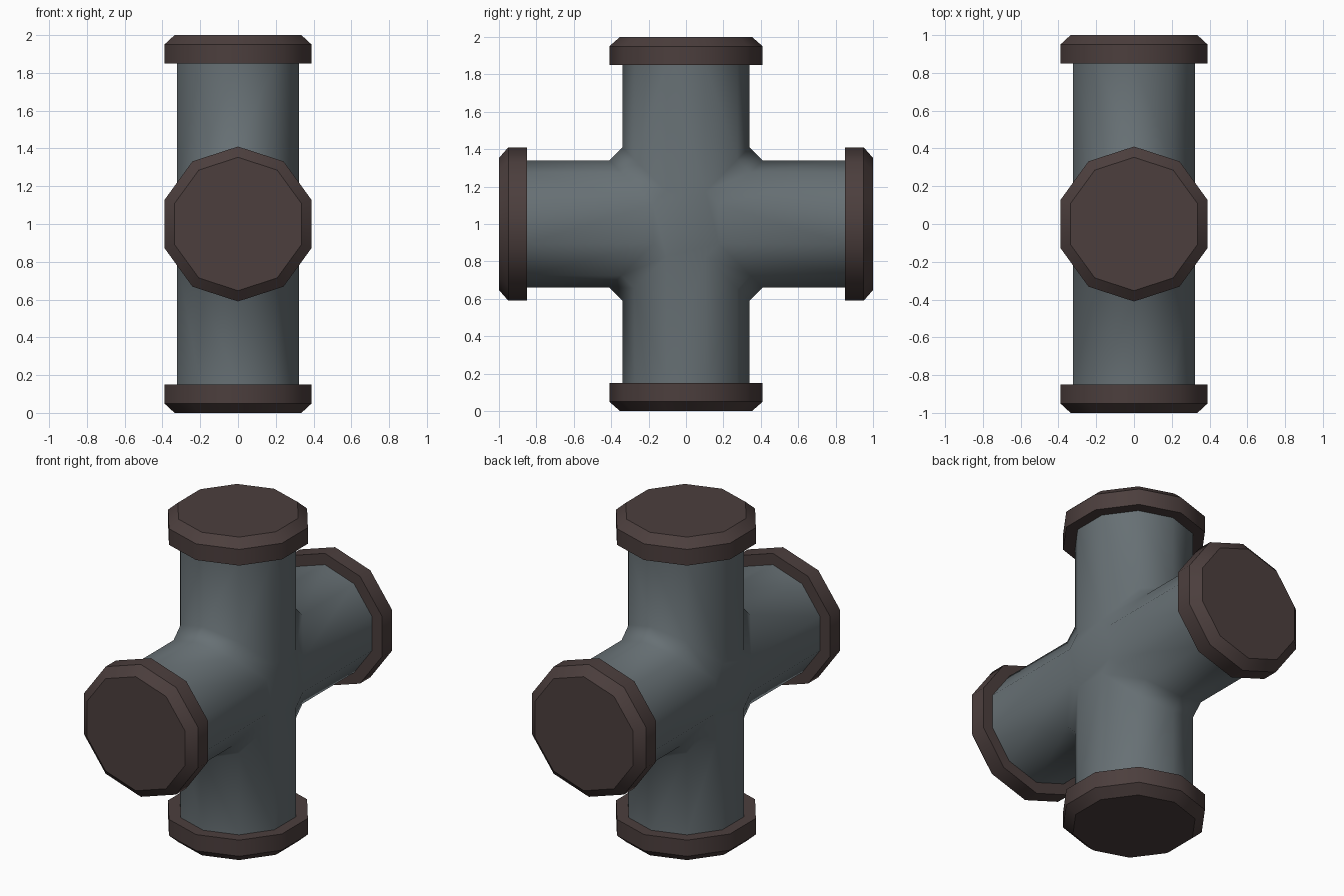
import bpy, bmesh, math
from mathutils import Matrix, Vector

if "Cube" in bpy.data.objects:
    bpy.data.objects.remove(bpy.data.objects["Cube"])

SIDES = 10
PIPE_R, CAP_R = 0.34, 0.41
ARM, END = 0.85, 1.0      # pipe length and cap end, from the centre
BEVEL = 0.07              # chamfer in the inner corners
CENTRE = Vector((0, 0, 1))


def material(name, rgb):
    m = bpy.data.materials.new(name)
    m.diffuse_color = (*rgb, 1)
    m.use_nodes = True
    m.node_tree.nodes["Principled BSDF"].inputs["Base Color"].default_value = m.diffuse_color
    return m


pipe_mat = material("grey blue metal", (0.135, 0.162, 0.175))
cap_mat = material("dark brown metal", (0.072, 0.049, 0.047))


def finish(bm, name, mat, angle):
    bmesh.ops.remove_doubles(bm, verts=bm.verts[:], dist=1e-4)
    bmesh.ops.recalc_face_normals(bm, faces=bm.faces[:])
    me = bpy.data.meshes.new(name)
    bm.to_mesh(me)
    bm.free()
    me.materials.append(mat)
    ob = bpy.data.objects.new(name, me)
    bpy.context.collection.objects.link(ob)
    bpy.ops.object.select_all(action='DESELECT')
    bpy.context.view_layer.objects.active = ob
    ob.select_set(True)
    bpy.ops.object.shade_smooth_by_angle(angle=math.radians(angle))
    return ob


# cross-shaped pipe: four inner corners swept over half the section, then side flats
bm = bmesh.new()
half = [(PIPE_R * math.cos(math.radians(a)), PIPE_R * math.sin(math.radians(a)))
        for a in (18, 54, 90, 126, 162)]
for sy in (1, -1):
    for sz in (1, -1):
        rows = []
        for x, d in half:
            path = [(d, ARM), (d, d + BEVEL), (d + BEVEL, d), (ARM, d)]
            rows.append([bm.verts.new((x, sy * y, 1 + sz * z)) for y, z in path])
        for a, b in zip(rows, rows[1:]):
            for i in range(3):
                bm.faces.new((a[i], a[i + 1], b[i + 1], b[i]))
fx, d = half[0]
k = d + BEVEL
octagon = [(k, d), (d, k), (-d, k), (-k, d), (-k, -d), (-d, -k), (d, -k), (k, -d)]
for x in (fx, -fx):
    bm.faces.new([bm.verts.new((x, y, 1 + z)) for y, z in octagon])
    for s in (1, -1):
        flat = [(d, s * k), (d, s * ARM), (-d, s * ARM), (-d, s * k)]
        bm.faces.new([bm.verts.new((x, y, 1 + z)) for y, z in flat])
        bm.faces.new([bm.verts.new((x, z, 1 + y)) for y, z in flat])
finish(bm, "cross_pipe", pipe_mat, 60)


# chamfered end caps, one per arm, rotated about x
def end_cap(name, turn):
    bm = bmesh.new()
    rot = Matrix.Translation(CENTRE) @ Matrix.Rotation(math.radians(turn), 4, 'X')
    rings = []
    for r, z in [(PIPE_R - 0.01, ARM), (CAP_R, ARM), (CAP_R, END - 0.05), (0.353, END)]:
        ring = []
        for i in range(SIDES):
            t = math.pi / 2 + i * math.tau / SIDES
            ring.append(bm.verts.new(rot @ Vector((r * math.cos(t), r * math.sin(t), z))))
        rings.append(ring)
    for a, b in zip(rings, rings[1:]):
        for i in range(SIDES):
            j = (i + 1) % SIDES
            bm.faces.new((a[i], a[j], b[j], b[i]))
    bm.faces.new(rings[-1])
    finish(bm, name, cap_mat, 40)


for name, turn in [("top_cap", 0), ("front_cap", 90), ("bottom_cap", 180), ("back_cap", 270)]:
    end_cap(name, turn)
